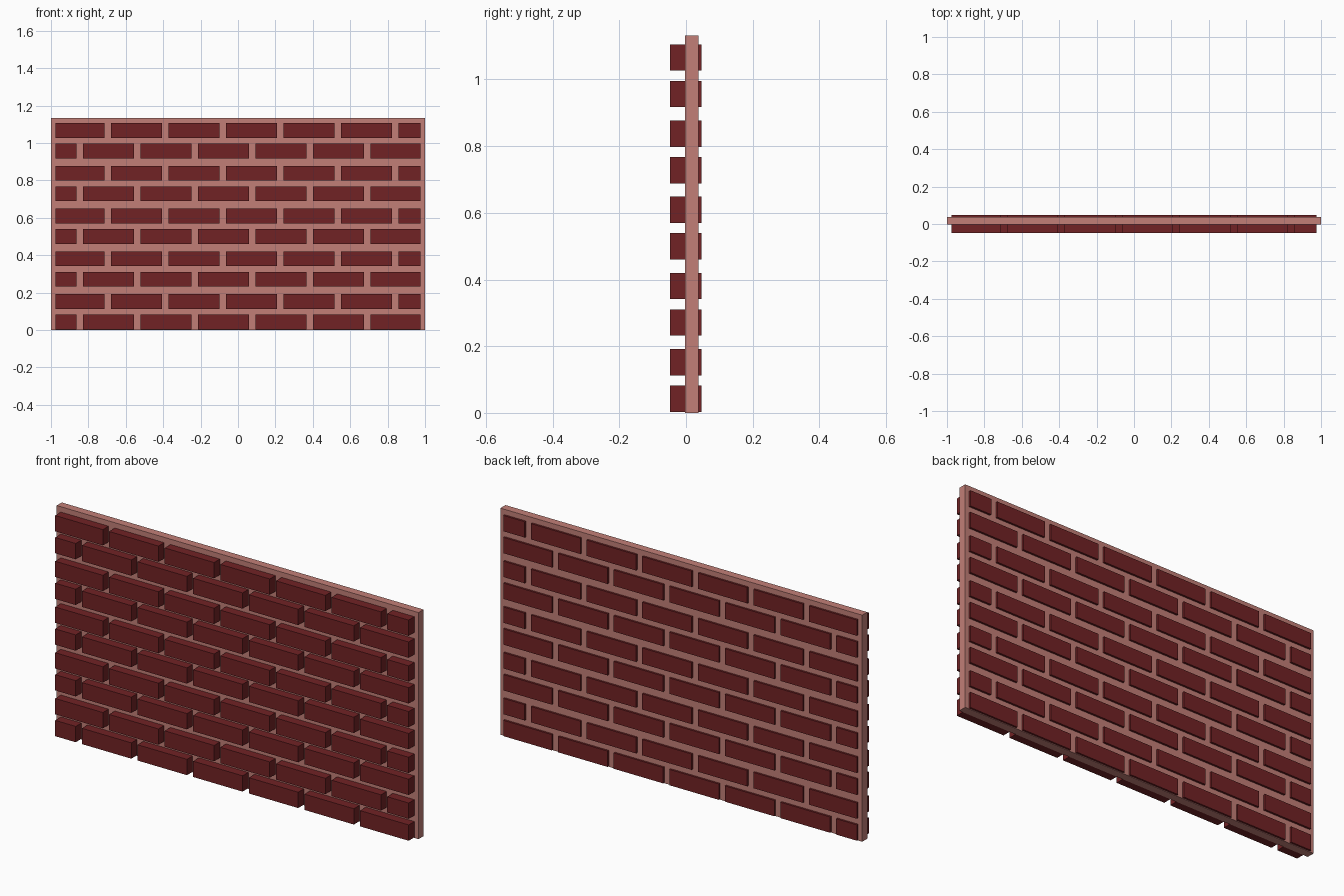
import bpy, bmesh

if "Cube" in bpy.data.objects:
    bpy.data.objects.remove(bpy.data.objects["Cube"])


def material(name, rgb):
    m = bpy.data.materials.new(name)
    m.diffuse_color = (*rgb, 1)
    m.use_nodes = True
    m.node_tree.nodes["Principled BSDF"].inputs["Base Color"].default_value = m.diffuse_color
    return m


def add_box(bm, lo, hi):
    verts = bmesh.ops.create_cube(bm, size=1)["verts"]
    for v in verts:
        for i in range(3):
            v.co[i] = lo[i] if v.co[i] < 0 else hi[i]


def finish(bm, name, mat):
    mesh = bpy.data.meshes.new(name)
    bm.to_mesh(mesh)
    bm.free()
    mesh.materials.append(mat)
    ob = bpy.data.objects.new(name, mesh)
    bpy.context.collection.objects.link(ob)
    return ob


brick_red = material("brick red", (0.165, 0.016, 0.018))
mortar_pink = material("mortar pink", (0.54, 0.212, 0.186))

# Mortar slab
bm = bmesh.new()
add_box(bm, (-1, -0.003, 0), (1, 0.037, 1.132))
finish(bm, "mortar_slab", mortar_pink)

# Ten brick courses in running bond, end bricks cut off at the wall edges
PITCH, LENGTH, HEIGHT, EDGE = 0.3075, 0.273, 0.079, 0.977
for row in range(10):
    odd = row % 2
    z = 0.003 + 0.2285 * (row // 2) + (0.1095 if odd else 0)
    first = -0.9865 if odd else -1.1365
    bm = bmesh.new()
    for k in range(7):
        x0 = max(first + PITCH * k, -EDGE)
        x1 = min(first + PITCH * k + LENGTH, EDGE)
        add_box(bm, (x0, -0.048, z), (x1, 0.047, z + HEIGHT))
    finish(bm, f"brick_course_{row + 1}", brick_red)
